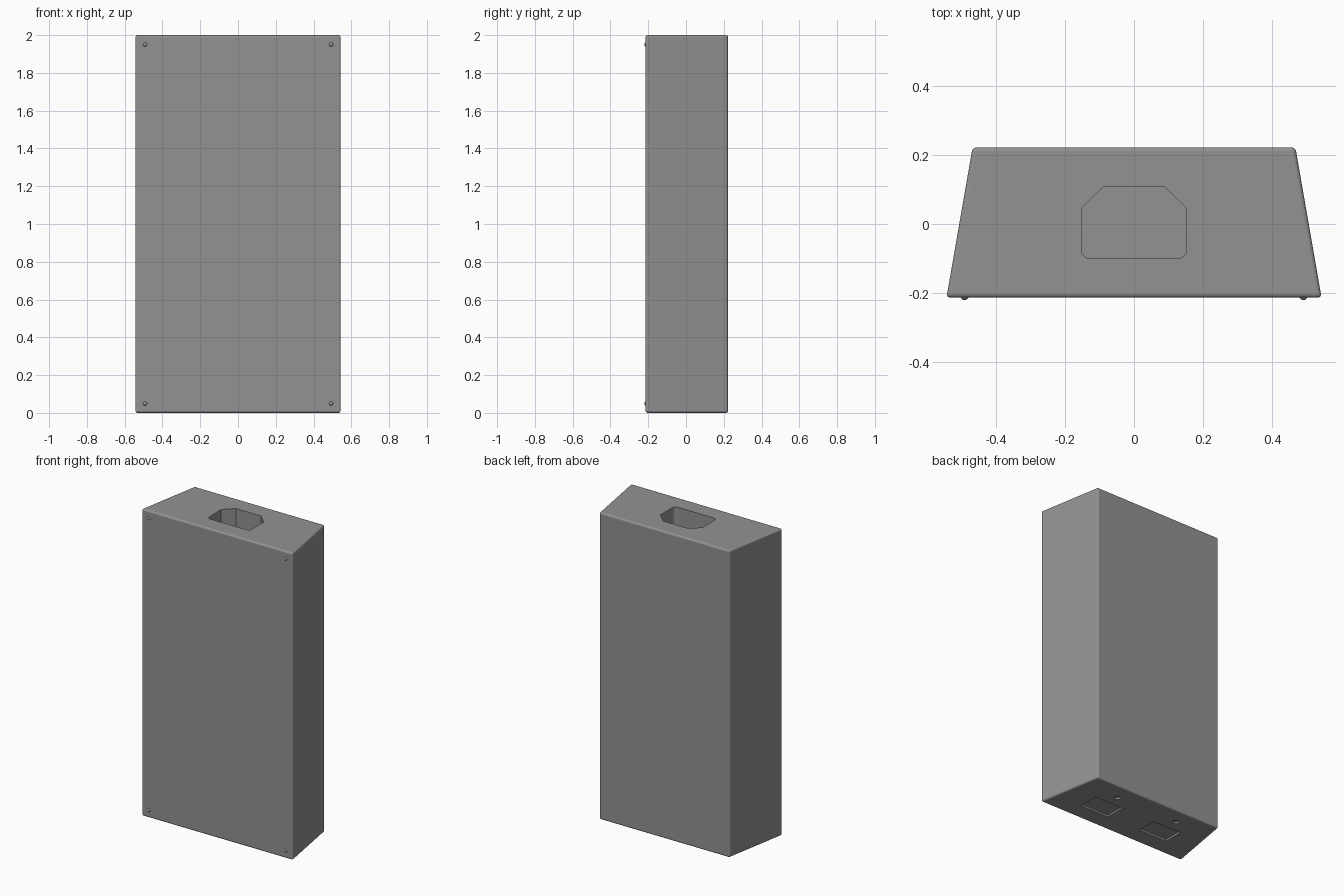
import bpy, bmesh
from math import sin, cos, pi, radians

if "Cube" in bpy.data.objects:
    bpy.data.objects.remove(bpy.data.objects["Cube"])

# Dark grey plastic
grey = bpy.data.materials.new("dark_plastic")
grey.diffuse_color = (.29, .29, .29, 1)
grey.use_nodes = True
grey.node_tree.nodes["Principled BSDF"].inputs["Base Color"].default_value = grey.diffuse_color


def prism(name, pts, z0, z1):
    """Extrude a counter-clockwise outline between two heights."""
    bm = bmesh.new()
    face = bm.faces.new([bm.verts.new((x, y, z0)) for x, y in pts])
    ext = bmesh.ops.extrude_face_region(bm, geom=[face])
    for v in ext["geom"]:
        if isinstance(v, bmesh.types.BMVert):
            v.co.z = z1
    bmesh.ops.recalc_face_normals(bm, faces=bm.faces[:])
    me = bpy.data.meshes.new(name)
    bm.to_mesh(me)
    bm.free()
    me.materials.append(grey)
    ob = bpy.data.objects.new(name, me)
    bpy.context.collection.objects.link(ob)
    return ob


def arc(cx, cy, r, a0, a1, n):
    return [(cx + r * cos(a0 + (a1 - a0) * i / n),
             cy + r * sin(a0 + (a1 - a0) * i / n)) for i in range(n + 1)]


def cut(target, cutter):
    mod = target.modifiers.new(cutter.name, 'BOOLEAN')
    mod.operation = 'DIFFERENCE'
    mod.solver = 'EXACT'
    mod.object = cutter
    cutter.hide_render = True
    cutters.append(cutter)


cutters = []

# Tapered case with softened edges
case = prism("power_case", [(-.545, -.214), (.545, -.214), (.469, .223), (-.469, .223)], 0, 2)
bev = case.modifiers.new("soft_edges", 'BEVEL')
bev.width = .012
bev.segments = 4

# Mains inlet recess in the top
inlet = (arc(-.128, -.075, .025, pi, 1.5 * pi, 6) + arc(.128, -.075, .025, 1.5 * pi, 2 * pi, 6)
         + [(.153, .046), (.09, .107), (-.09, .107), (-.153, .046)])
cut(case, prism("inlet_cutter", inlet, 1.78, 2.1))

# Output ports and indicator recesses in the underside
for side, label in ((1, "right"), (-1, "left")):
    cx = side * .226
    port = [(cx - .103, -.096), (cx + .103, -.096), (cx + .103, .036), (cx - .103, .036)]
    cut(case, prism("port_cutter_" + label, port, -.1, .012))
    ring = arc(cx, .117, .02, 0, 2 * pi, 24)[:-1]
    cut(case, prism("indicator_cutter_" + label, ring, -.1, .012))

# Apply the cuts and remove the helpers
bpy.context.view_layer.objects.active = case
case.select_set(True)
for name in [m.name for m in case.modifiers]:
    bpy.ops.object.modifier_apply(modifier=name)
for c in cutters:
    bpy.data.objects.remove(c)

# Round the edges in shading while the big faces stay flat
bpy.ops.object.shade_smooth_by_angle(angle=radians(35))
wn = case.modifiers.new("flat_sides", 'WEIGHTED_NORMAL')
wn.weight = 100
wn.keep_sharp = True

# Small domed studs at the front corners
for x in (-.492, .492):
    for z in (.05, 1.95):
        bpy.ops.mesh.primitive_uv_sphere_add(segments=20, ring_count=12, radius=.012,
                                             location=(x, -.209, z))
        stud = bpy.context.object
        stud.name = "front_stud"
        stud.data.materials.append(grey)
        bpy.ops.object.shade_smooth_by_angle()
